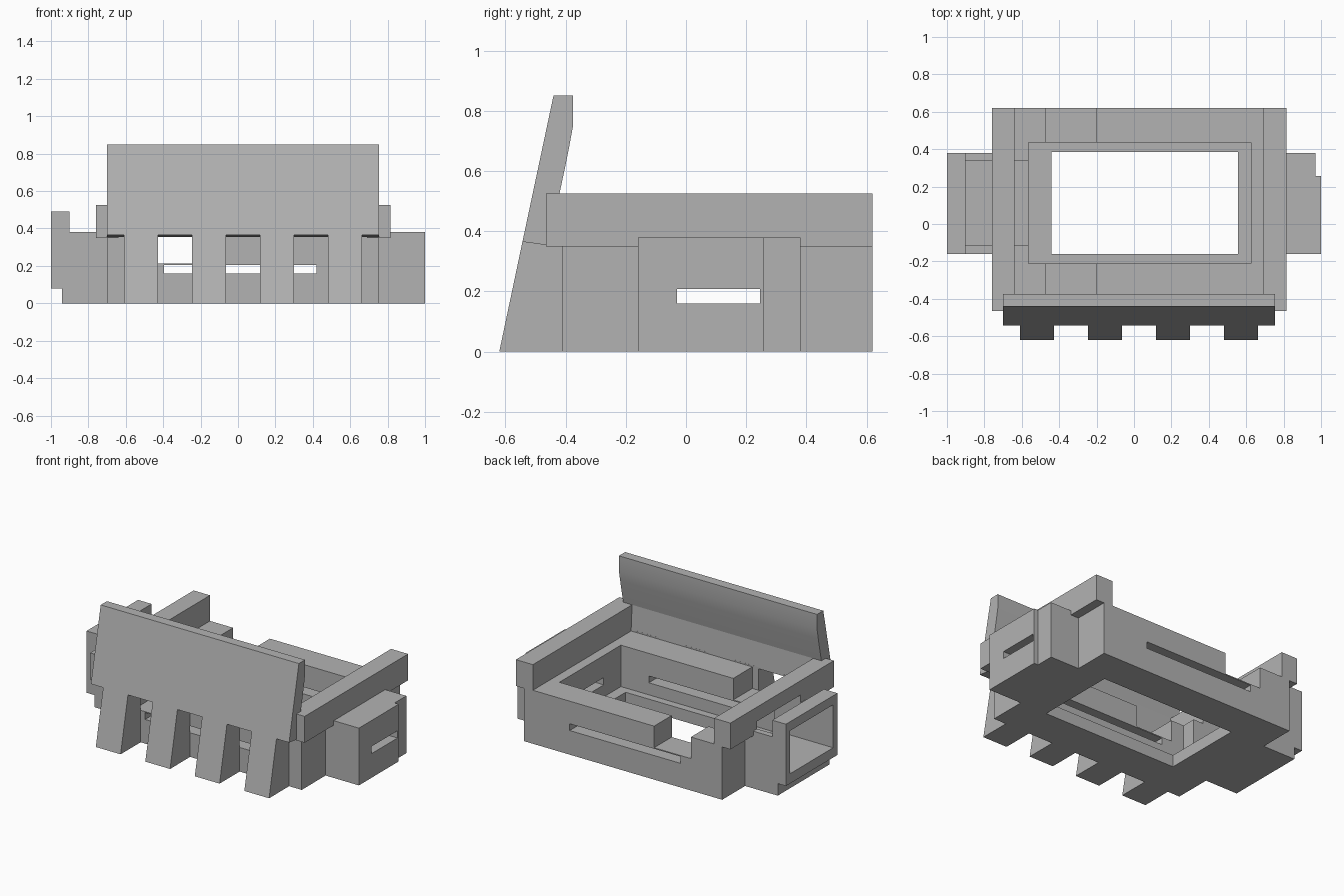
import bpy, bmesh

if "Cube" in bpy.data.objects:
    bpy.data.objects.remove(bpy.data.objects["Cube"])

grey = bpy.data.materials.new("neutral_grey")
grey.diffuse_color = (0.45, 0.45, 0.45, 1)
grey.use_nodes = True
grey.node_tree.nodes["Principled BSDF"].inputs["Base Color"].default_value = grey.diffuse_color


def prism(name, profile, axis, a, b):
    """Extrude a 2D profile along 'x' (profile is y,z) or 'y' (profile is x,z)."""
    bm = bmesh.new()

    def place(p, t):
        return (t, p[0], p[1]) if axis == 'x' else (p[0], t, p[1])
    lo = [bm.verts.new(place(p, a)) for p in profile]
    hi = [bm.verts.new(place(p, b)) for p in profile]
    bm.faces.new(lo)
    bm.faces.new(hi[::-1])
    n = len(profile)
    for i in range(n):
        j = (i + 1) % n
        bm.faces.new((lo[i], hi[i], hi[j], lo[j]))
    bmesh.ops.recalc_face_normals(bm, faces=bm.faces)
    me = bpy.data.meshes.new(name)
    bm.to_mesh(me)
    bm.free()
    ob = bpy.data.objects.new(name, me)
    bpy.context.collection.objects.link(ob)
    me.materials.append(grey)
    return ob


def box(name, x, y, z):
    return prism(name, [(x[0], z[0]), (x[1], z[0]), (x[1], z[1]), (x[0], z[1])], 'y', *y)


def cut(ob, *ranges):
    """Subtract boxes from an object and bake the result."""
    for r in ranges:
        c = box("cutter", *r)
        c.hide_render = True
        m = ob.modifiers.new("cut", 'BOOLEAN')
        m.operation, m.solver, m.object = 'DIFFERENCE', 'EXACT', c
        bpy.context.view_layer.update()
        me = bpy.data.meshes.new_from_object(
            ob.evaluated_get(bpy.context.evaluated_depsgraph_get()))
        ob.modifiers.clear()
        ob.data = me
        bpy.data.objects.remove(c)


# openings shared by several parts
side_channel = ((-1.1, -0.5), (-0.115, 0.34), (0.145, 0.43))
side_slot = ((0.5, 1.1), (-0.03, 0.245), (0.16, 0.208))

# tray body with stepped window, top notch and long slot
body = box("body", (-0.70, 0.755), (-0.41, 0.62), (0, 0.355))
cut(body,
    ((-0.565, 0.625), (-0.21, 0.435), (0.08, 0.5)),
    ((-0.44, 0.555), (-0.16, 0.385), (-0.1, 0.2)),
    ((-0.47, -0.20), (-0.5, 0.7), (0.212, 0.5)),
    ((-0.395, 0.42), (-0.5, 0.7), (0.16, 0.205)),
    side_channel, side_slot)

# side rails on top of the body
left_rail = box("left_rail", (-0.76, -0.64), (-0.465, 0.62), (0.35, 0.525))
cut(left_rail, side_channel)
right_rail = box("right_rail", (0.69, 0.815), (-0.465, 0.62), (0.35, 0.525))

# left socket with raised rim and undercut
left_socket = prism("left_socket",
                    [(-0.70, 0), (-0.70, 0.38), (-0.90, 0.38), (-0.90, 0.49),
                     (-1.0, 0.49), (-1.0, 0.08), (-0.94, 0.08), (-0.94, 0)],
                    'y', -0.16, 0.38)
cut(left_socket, side_channel)

# right plug with slot and notched corner
right_plug = box("right_plug", (0.755, 1.0), (-0.16, 0.38), (0, 0.38))
cut(right_plug, side_slot, ((0.97, 1.1), (0.257, 0.5), (-0.1, 0.5)))

# leaning front panel with curved back
panel = prism("front_panel",
              [(-0.543, 0.365), (-0.44, 0.85), (-0.375, 0.85), (-0.375, 0.75),
               (-0.388, 0.68), (-0.402, 0.61), (-0.42, 0.525), (-0.41, 0.355), (-0.47, 0.355)],
              'x', -0.70, 0.755)

# four slanted feet under the panel
for i in range(4):
    x = -0.61 + i * 0.3635
    prism("front_foot_%d" % (i + 1),
          [(-0.62, 0), (-0.543, 0.365), (-0.41, 0.365), (-0.41, 0)], 'x', x, x + 0.182)

# smooth the panel's curved back only
bpy.ops.object.select_all(action='DESELECT')
panel.select_set(True)
bpy.context.view_layer.objects.active = panel
bpy.ops.object.shade_smooth_by_angle(angle=0.21)
